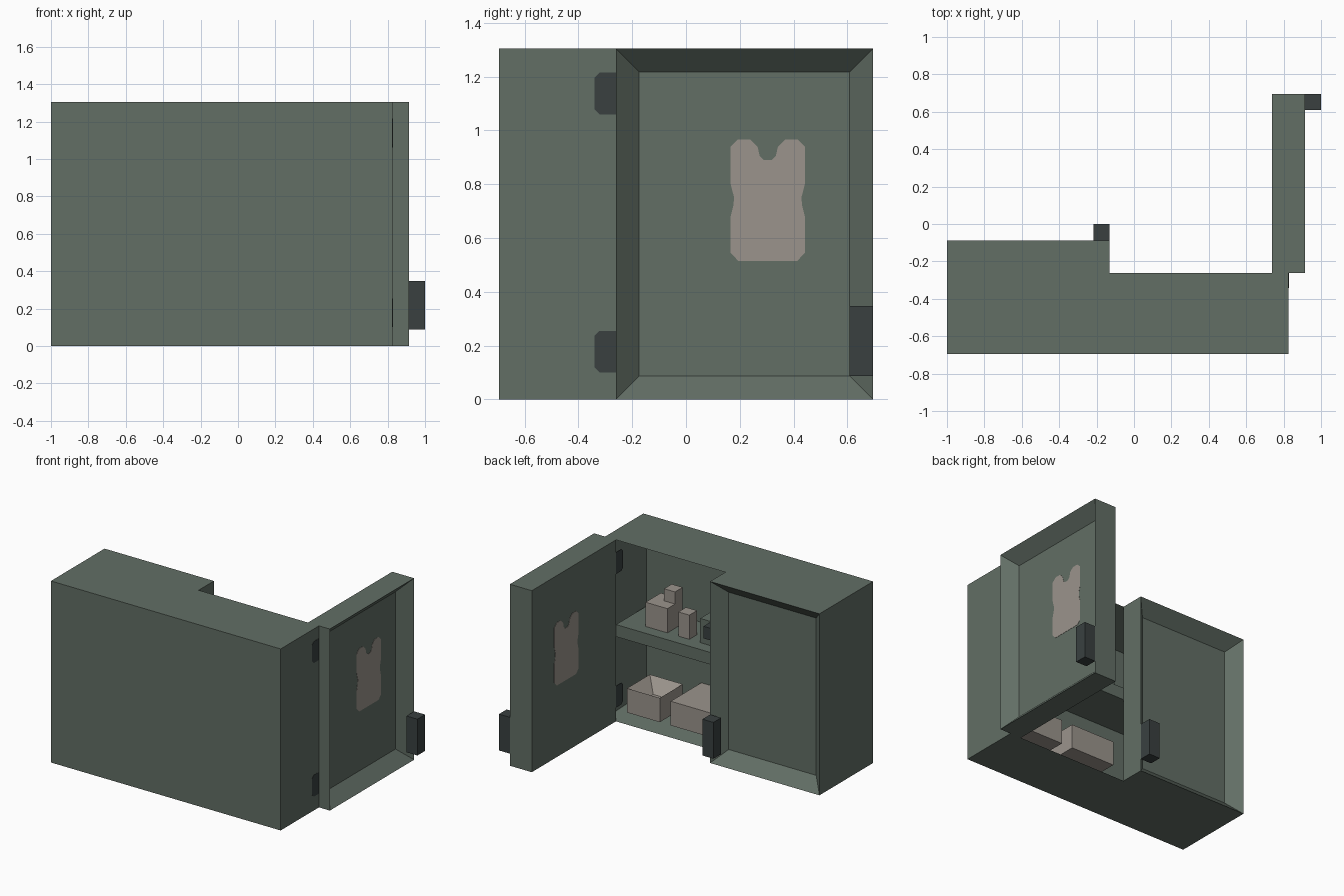
import bpy
import bmesh
from mathutils import Vector

if "Cube" in bpy.data.objects:
    bpy.data.objects.remove(bpy.data.objects["Cube"], do_unlink=True)

U = 2 / 23                              # one block; the model is 23 x 16 x 15 blocks
ORIGIN = Vector((-1, -8 * U, 0))


def material(name, color):
    m = bpy.data.materials.new(name)
    m.use_nodes = True
    m.diffuse_color = (*color, 1)
    m.node_tree.nodes["Principled BSDF"].inputs["Base Color"].default_value = (*color, 1)
    return m


green = material("grey green metal", (0.122, 0.156, 0.130))
dark = material("dark metal", (0.041, 0.051, 0.051))
tan = material("warm beige", (0.328, 0.296, 0.262))


def finish(name, bm, mat):
    bmesh.ops.recalc_face_normals(bm, faces=bm.faces)
    mesh = bpy.data.meshes.new(name)
    bm.to_mesh(mesh)
    bm.free()
    mesh.materials.append(mat)
    obj = bpy.data.objects.new(name, mesh)
    bpy.context.collection.objects.link(obj)
    return obj


def block(name, low, high, mat, pocket=None, depth=1):
    """Box between two block corners, with an optional one-block-rim pocket in one face."""
    low, high = Vector(low), Vector(high)
    bm = bmesh.new()
    bmesh.ops.create_cube(bm, size=1)
    for v in bm.verts:
        t = v.co + Vector((0.5, 0.5, 0.5))
        v.co = ORIGIN + U * Vector([a + (b - a) * f for a, b, f in zip(low, high, t)])
    if pocket:
        direction = Vector(pocket)
        bm.normal_update()
        face = max(bm.faces, key=lambda f: f.normal.dot(direction))
        bmesh.ops.inset_individual(bm, faces=[face], thickness=U, use_even_offset=True)
        bmesh.ops.translate(bm, verts=face.verts, vec=-direction * depth * U)
    return finish(name, bm, mat)


def side_plate(name, outline, x, mat, thickness=0.003):
    """Thin plate facing sideways, from a (y, z) outline, centred on x."""
    bm = bmesh.new()
    face = bm.faces.new([bm.verts.new((x - thickness / 2, y, z)) for y, z in outline])
    ext = bmesh.ops.extrude_face_region(bm, geom=[face])
    moved = [g for g in ext["geom"] if isinstance(g, bmesh.types.BMVert)]
    bmesh.ops.translate(bm, verts=moved, vec=(thickness, 0, 0))
    return finish(name, bm, mat)


# Cabinet shell, shelf and doors
block("cabinet_body", (0, 0, 0), (21, 5, 15), green, pocket=(0, 1, 0), depth=4)
block("shelf", (1, 1, 7), (20, 5, 8), green)
block("closed_door", (0, 5, 0), (10, 7, 15), green, pocket=(0, 1, 0))
block("open_door", (20, 5, 0), (22, 16, 15), green, pocket=(1, 0, 0))

# Handles
block("closed_door_handle", (9, 7, 1), (10, 8, 4), dark)
block("open_door_handle", (22, 15, 1), (23, 16, 4), dark)

# Items on the shelf
block("shelf_box", (16, 2, 8), (18, 4, 10), tan)
block("shelf_box_cap", (16, 2, 10), (17, 3, 11), tan)
block("shelf_bottle", (14, 3, 8), (15, 4, 10), tan)
block("small_case", (10, 2, 8), (13, 4, 10), green)
block("small_case_latch", (11, 4, 9), (12, 5, 10), dark)

# Items on the floor of the cabinet
block("tissue_box", (16, 2, 1), (19, 5, 3), tan, pocket=(0, 0, 1))
block("floor_box", (11, 1, 1), (15, 5, 3), tan)

# Hinge plates with clipped corners, on both sides of the wall
outer_x, inner_x = 20 * U + U - 1, 20 * U - 1
hinge_y = -3 * U
for level, bottom in (("lower", 0.1), ("upper", 1.06)):
    top = bottom + 0.155
    outline = [(hinge_y, bottom), (hinge_y, top), (hinge_y - 0.06, top),
               (hinge_y - 0.08, top - 0.02), (hinge_y - 0.08, bottom + 0.02),
               (hinge_y - 0.06, bottom)]
    side_plate(level + "_hinge_outside", outline, outer_x, dark)
    side_plate(level + "_hinge_inside", outline, inner_x, dark)

# Vest emblem on both faces of the open door: half outline, mirrored
half = [(0.11, 0.515), (0.138, 0.545), (0.138, 0.68), (0.128, 0.72), (0.125, 0.75),
        (0.138, 0.80), (0.138, 0.94), (0.11, 0.967), (0.065, 0.967), (0.038, 0.94),
        (0.03, 0.905), (0.014, 0.89)]
centre = 0.304
emblem = [(centre + w, z) for w, z in half] + [(centre - w, z) for w, z in reversed(half)]
side_plate("outer_emblem", emblem, outer_x, tan)
side_plate("inner_emblem", emblem, inner_x, tan)
